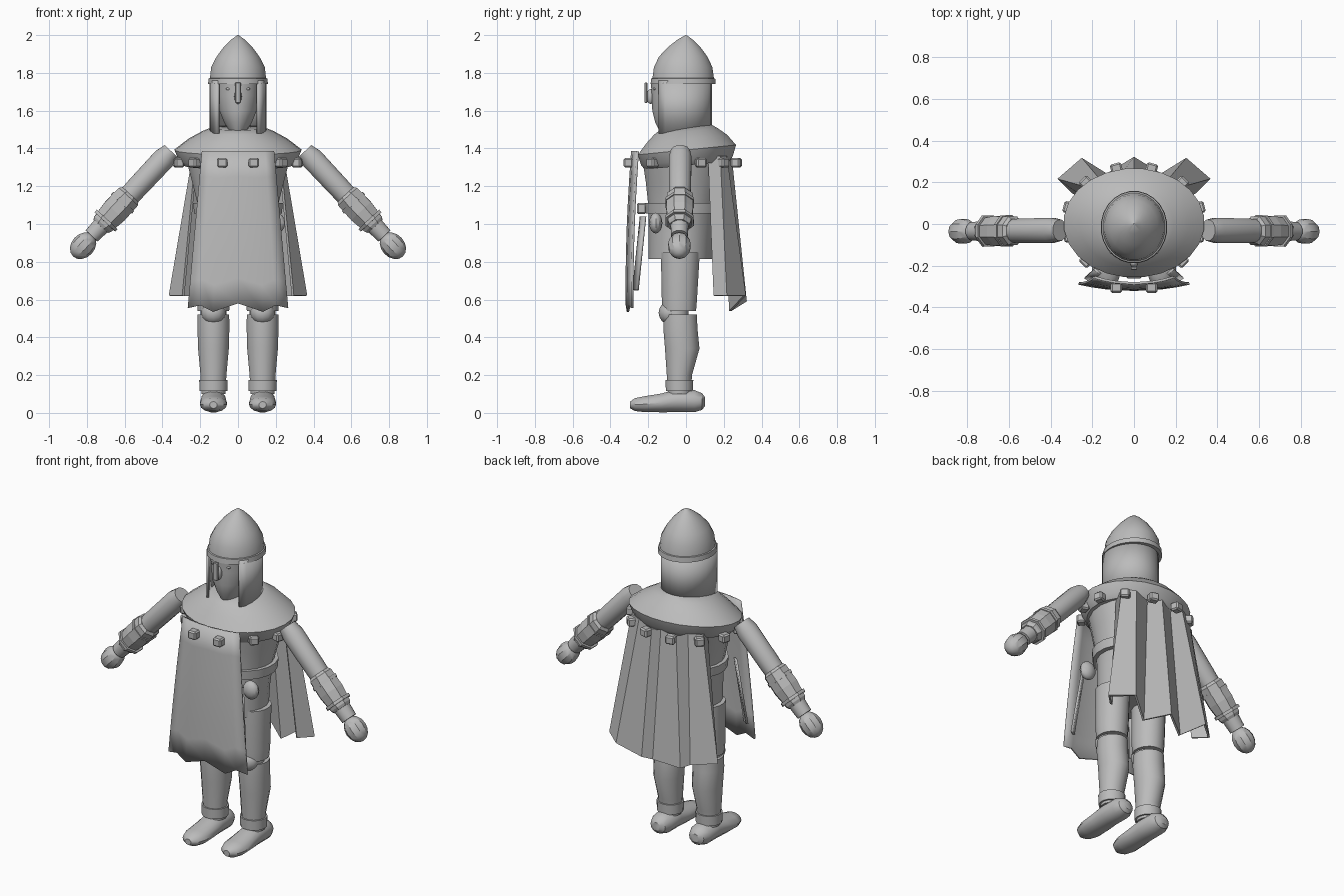
import bpy, bmesh, math
from mathutils import Vector, Matrix

if "Cube" in bpy.data.objects:
    bpy.data.objects.remove(bpy.data.objects["Cube"])

GREY = (0.5, 0.5, 0.5, 1)
mat = bpy.data.materials.new("plain grey")
mat.use_nodes = True
mat.diffuse_color = GREY
mat.node_tree.nodes["Principled BSDF"].inputs["Base Color"].default_value = GREY


def finish(name, bm, smooth=True, mirror=False, thickness=0, bevel=0):
    bmesh.ops.recalc_face_normals(bm, faces=bm.faces)
    mesh = bpy.data.meshes.new(name)
    bm.to_mesh(mesh)
    bm.free()
    mesh.materials.append(mat)
    ob = bpy.data.objects.new(name, mesh)
    bpy.context.collection.objects.link(ob)
    if smooth:
        bpy.ops.object.select_all(action='DESELECT')
        ob.select_set(True)
        bpy.context.view_layer.objects.active = ob
        bpy.ops.object.shade_smooth_by_angle(angle=math.radians(32))
    if thickness:
        mod = ob.modifiers.new("thickness", 'SOLIDIFY')
        mod.thickness, mod.offset = thickness, 0
    if bevel:
        ob.modifiers.new("bevel", 'BEVEL').width = bevel
    if mirror:
        ob.modifiers.new("mirror", 'MIRROR')
    return ob


def loft(name, rings, sides=16, matrix=Matrix(), tilt=0, **options):
    """Rings are (height, radius x, radius y, centre y) in local space."""
    bm = bmesh.new()
    loops = []
    for h, rx, ry, cy in rings:
        loops.append([bm.verts.new(matrix @ Vector((
            rx * math.sin(a), cy + ry * math.cos(a), h + tilt * (cy + ry * math.cos(a)))))
            for a in (2 * math.pi * (i + 0.5) / sides for i in range(sides))])
    for low, high in zip(loops, loops[1:]):
        for i in range(sides):
            j = (i + 1) % sides
            bm.faces.new((low[i], low[j], high[j], high[i]))
    bm.faces.new(loops[0])
    bm.faces.new(loops[-1])
    return finish(name, bm, **options)


def ball(name, centre, size, sides=12, matrix=Matrix(), **options):
    bm = bmesh.new()
    bmesh.ops.create_uvsphere(bm, u_segments=sides, v_segments=8, radius=1,
                              matrix=Matrix.Translation(centre) @ matrix @ Matrix.Diagonal((*size, 1)))
    return finish(name, bm, **options)


def box(name, centre, size, turn=0, **options):
    bm = bmesh.new()
    bmesh.ops.create_cube(bm, size=1, matrix=Matrix.Translation(centre)
                          @ Matrix.Rotation(turn, 4, 'Z') @ Matrix.Diagonal((*size, 1)))
    return finish(name, bm, smooth=False, **options)


def sheet(name, top, bottom, rows=1, bow=0, **options):
    """Cloth between two edge lines, bowed along y halfway down."""
    bm = bmesh.new()
    grid = []
    for r in range(rows + 1):
        t = r / rows
        grid.append([bm.verts.new(Vector(a).lerp(Vector(b), t)
                                  + Vector((0, bow * math.sin(t * math.pi), 0)))
                     for a, b in zip(top, bottom)])
    for up, down in zip(grid, grid[1:]):
        for i in range(len(up) - 1):
            bm.faces.new((up[i], up[i + 1], down[i + 1], down[i]))
    return finish(name, bm, **options)


# Helmet with rim, point and nose guard
loft("helmet", [(1.74, .16, .174, -.015), (1.77, .157, .171, -.015), (1.772, .15, .164, -.015),
                (1.83, .143, .156, -.015), (1.885, .115, .13, -.015), (1.935, .078, .088, -.01),
                (1.975, .038, .042, -.005), (2.0, .003, .003, 0)], sides=24)
box("nose_guard", (0, -.212, 1.695), (.03, .016, .11), bevel=.004)

# Face
loft("face", [(1.49, .045, .08, -.06), (1.54, .075, .105, -.06), (1.6, .1, .12, -.06),
              (1.68, .112, .122, -.06), (1.75, .115, .128, -.06)], sides=20)
ball("nose", (0, -.187, 1.675), (.02, .022, .04))
ball("eye", (.05, -.165, 1.715), (.014, .01, .008), mirror=True)

# Hood wrapping the head, open at the face
arc = [math.radians(46 + 268 * i / 18) for i in range(19)]
edge = [(.145 * math.sin(a), -.03 - .16 * math.cos(a)) for a in arc]
sheet("hood", [(x, y, 1.76) for x, y in edge], [(x, y, 1.48) for x, y in edge], thickness=.014)

# Shoulder mantle with hanging studs
loft("mantle", [(1.31, .29, .225, .005), (1.335, .315, .245, .005), (1.392, .338, .262, .005),
                (1.45, .262, .215, .005), (1.49, .19, .17, 0), (1.51, .14, .14, 0)],
     sides=24, tilt=.1)
for k in range(12):
    a = math.radians(15 + 30 * k)
    front = k in (0, 11)
    box(f"stud_{k + 1}", (.325 * math.sin(a), -.305 if front else .01 - .265 * math.cos(a), 1.325),
        (.055, .05, .05), turn=0 if front else a, bevel=.008)

# Tunic, belt and pouch
loft("tunic", [(.815, .195, .17, -.03), (.95, .2, .175, -.025), (1.08, .21, .185, -.015),
               (1.22, .245, .21, -.005), (1.35, .28, .235, 0)], sides=20)
loft("belt", [(1.055, .235, .205, -.01), (1.11, .24, .21, -.01)], sides=20)
box("buckle", (0, -.235, 1.082), (.08, .05, .06), bevel=.008)
ball("pouch", (.2, -.16, 1.005), (.05, .035, .055))

# Front panel with a gently waved hem
steps = [-1, -.75, -.5, 0, .5, .75, 1]
hem = [.555, .57, .535, .58, .535, .57, .555]
sheet("front_panel", [(.19 * s, -.285 + .03 * s * s, 1.385) for s in steps],
      [(.265 * s, -.315 + .03 * s * s, z) for s, z in zip(steps, hem)],
      rows=6, bow=-.008, thickness=.012)
sheet("inner_strip", [(.16, -.24, 1.04), (.19, -.215, 1.04)],
      [(.2, -.28, .65), (.235, -.255, .65)], thickness=.012, mirror=True)

# Pleated back cape
half_top = [(.22, .12), (.235, .18), (.165, .21), (.08, .205)]
half_hem = [(.29, .15, .62), (.36, .215, .62), (.25, .31, .62), (.13, .235, .54)]
cape_top = [(-x, y, 1.36) for x, y in half_top] + [(0, .235, 1.36)] \
    + [(x, y, 1.36) for x, y in reversed(half_top)]
cape_hem = [(-x, y, z) for x, y, z in half_hem] + [(0, .315, .59)] + half_hem[::-1]
sheet("back_cape", cape_top, cape_hem, smooth=False, thickness=.014)

# Legs
leg = Matrix.Translation((.13, 0, 0))
loft("upper_leg", [(.54, .085, .09, -.035), (.6, .09, .095, -.035), (.85, .092, .105, -.03)],
     matrix=leg, mirror=True)
loft("knee_core", [(.5, .07, .065, -.05), (.56, .07, .065, -.05)], matrix=leg, mirror=True)
ball("knee_guard", (.13, -.085, .53), (.065, .06, .062), mirror=True)
loft("lower_leg", [(.1, .064, .062, -.035), (.2, .07, .068, -.035), (.34, .083, .093, -.02),
                   (.45, .086, .092, -.03), (.52, .085, .09, -.03)], matrix=leg, mirror=True)
loft("boot_cuff", [(.115, .075, .073, -.035), (.175, .077, .075, -.035)], matrix=leg, mirror=True)

# Boots, lofted from heel to toe
along = Matrix.Translation((.13, 0, 0)) @ Matrix.Rotation(math.radians(90), 4, 'X')
loft("boot", [(-.1, .025, .025, .06), (-.085, .05, .045, .06), (-.045, .068, .06, .062),
              (.05, .068, .062, .064), (.13, .072, .051, .053), (.22, .072, .043, .046),
              (.27, .055, .035, .044), (.296, .02, .018, .042)], sides=14, matrix=along, mirror=True)

# Arms, lofted from shoulder to wrist
start, wrist = Vector((.365, -.03, 1.375)), Vector((.795, -.035, .915))
turn = (wrist - start).to_track_quat('Z', 'Y').to_matrix().to_4x4()
arm = Matrix.Translation(start) @ turn
loft("arm", [(-.015, .052, .048, 0), (.04, .062, .062, 0), (.25, .06, .06, 0), (.42, .055, .055, 0),
             (.6, .045, .045, 0)], sides=12, matrix=arm, mirror=True)
loft("bracer", [(.3, .062, .062, 0), (.315, .074, .074, 0), (.42, .077, .077, 0), (.515, .065, .065, 0),
                (.53, .056, .056, 0)], sides=8, matrix=arm, smooth=False, mirror=True)
for k in range(2):
    h = .35 + .13 * k
    loft(f"bracer_strap_{k + 1}", [(h, .081, .081, 0), (h + .018, .081, .081, 0)],
         sides=8, matrix=arm, smooth=False, mirror=True)
ball("hand", (.82, -.035, .885), (.062, .062, .078), sides=10, matrix=turn, mirror=True)
